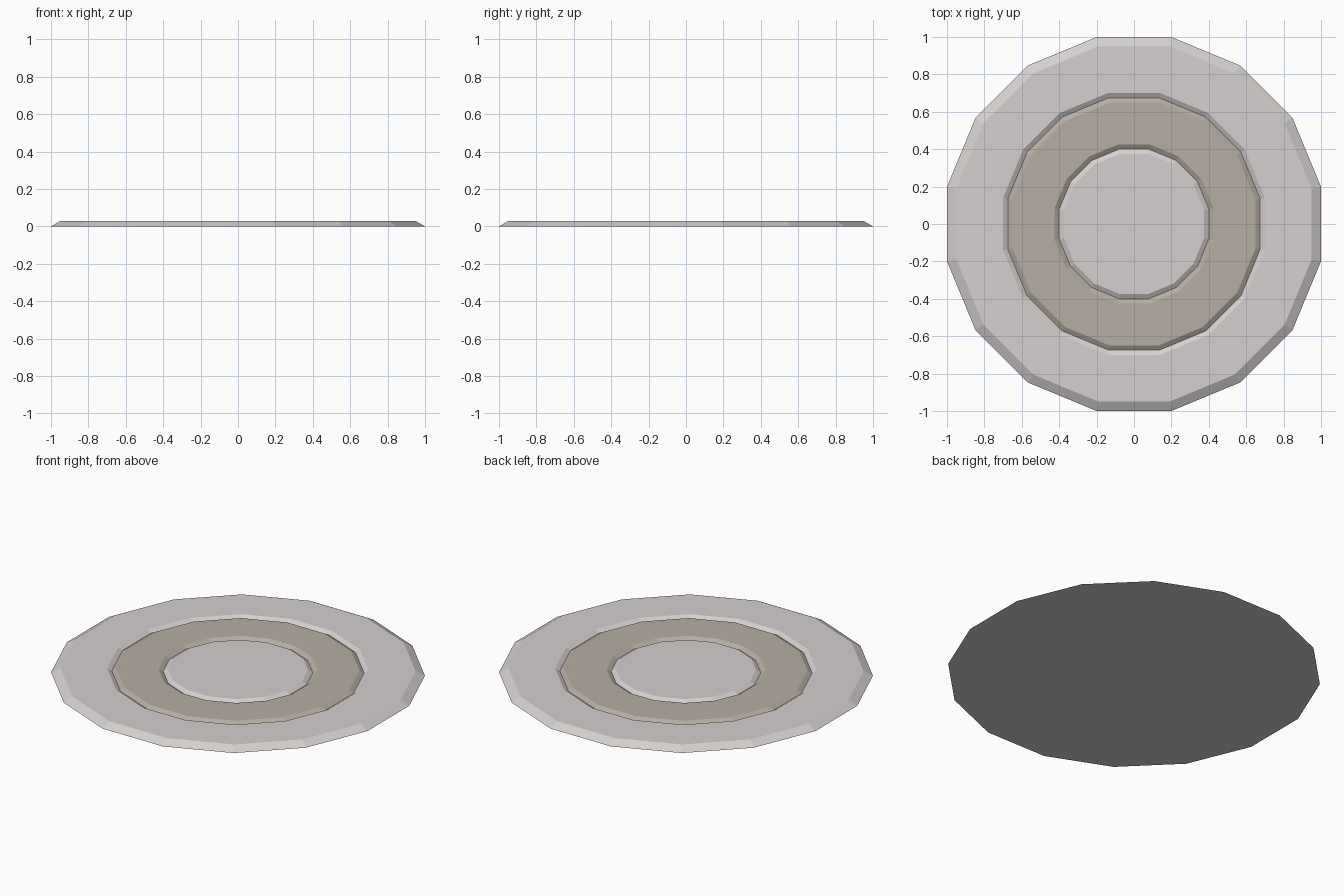
import bpy, bmesh, math

if "Cube" in bpy.data.objects:
    bpy.data.objects.remove(bpy.data.objects["Cube"])

SIDES = 16
H = 0.028       # plate thickness
G = 0.013       # groove bottom height


def material(name, rgb):
    m = bpy.data.materials.new(name)
    m.diffuse_color = (*rgb, 1)
    m.use_nodes = True
    m.node_tree.nodes["Principled BSDF"].inputs["Base Color"].default_value = m.diffuse_color
    return m


# Flat-to-flat half width and height of each loop, from rim to centre,
# with the material of the band that starts there (0 stone, 1 brown)
profile = [
    (1.0, 0, 0), (0.95, H, 0), (0.70, H, 0),                  # outer ring
    (0.675, G, 1), (0.65, H, 1), (0.425, H, 1),               # brown ring
    (0.40, G, 0), (0.375, H, 0),                              # centre disc
]

bm = bmesh.new()
loops = []
for r, z, _ in profile:
    R = r / math.cos(math.pi / SIDES)
    angles = [(i + 0.5) * math.tau / SIDES for i in range(SIDES)]
    loops.append([bm.verts.new((R * math.cos(a), R * math.sin(a), z)) for a in angles])

# Bands between loops
for k in range(len(loops) - 1):
    a, b = loops[k], loops[k + 1]
    for i in range(SIDES):
        j = (i + 1) % SIDES
        f = bm.faces.new((a[i], a[j], b[j], b[i]))
        f.material_index = profile[k][2]

# Centre top and flat underside
bm.faces.new(loops[-1])
bm.faces.new(loops[0][::-1])

mesh = bpy.data.meshes.new("round_paving_plate")
bm.to_mesh(mesh)
bm.free()
mesh.materials.append(material("pale_stone", (0.66, 0.63, 0.62)))
mesh.materials.append(material("brown_stone", (0.47, 0.42, 0.37)))
obj = bpy.data.objects.new("round_paving_plate", mesh)
bpy.context.collection.objects.link(obj)
